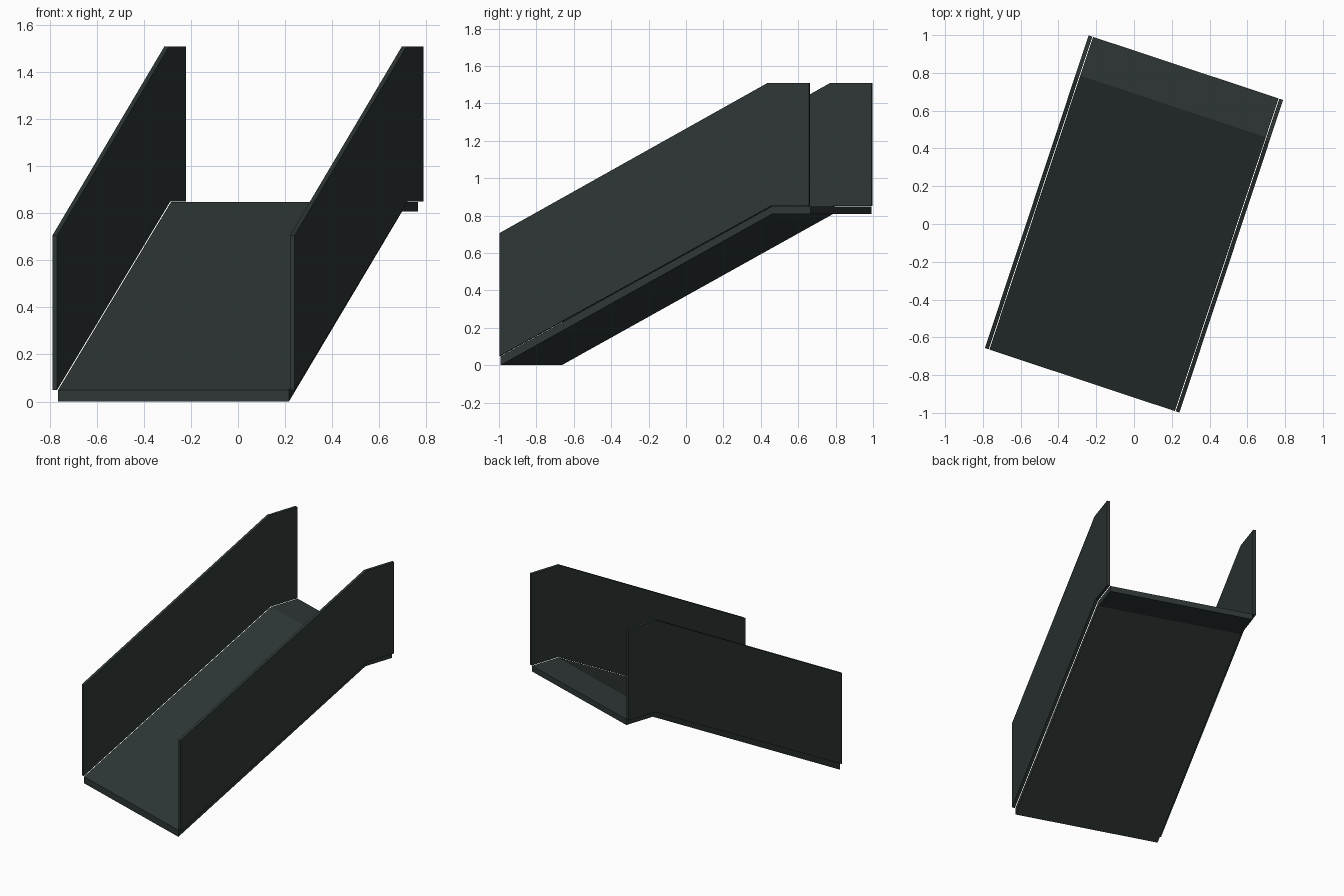
import bpy, bmesh, math
from mathutils import Matrix

if "Cube" in bpy.data.objects:
    bpy.data.objects.remove(bpy.data.objects["Cube"])

# Dark slate metal used for every part
slate = bpy.data.materials.new("dark slate")
slate.diffuse_color = (0.027, 0.037, 0.036, 1)
slate.use_nodes = True
slate.node_tree.nodes["Principled BSDF"].inputs["Base Color"].default_value = slate.diffuse_color

TURN = Matrix.Rotation(math.radians(-18.35), 4, 'Z')
HALF_LENGTH = 0.872
HALF_WIDTH = 0.5425
WALL = 0.021
GAP = 0.004


def extruded_profile(name, profile, x0, x1):
    """Extrude a (length, height) side profile across the width from x0 to x1."""
    bm = bmesh.new()
    face = bm.faces.new([bm.verts.new((x0, y, z)) for y, z in profile])
    ext = bmesh.ops.extrude_face_region(bm, geom=[face])
    moved = [g for g in ext["geom"] if isinstance(g, bmesh.types.BMVert)]
    bmesh.ops.translate(bm, verts=moved, vec=(x1 - x0, 0, 0))
    bmesh.ops.recalc_face_normals(bm, faces=bm.faces)
    bm.transform(TURN)
    mesh = bpy.data.meshes.new(name)
    bm.to_mesh(mesh)
    bm.free()
    mesh.materials.append(slate)
    obj = bpy.data.objects.new(name, mesh)
    bpy.context.collection.objects.link(obj)
    return obj


# Sloped floor with a short level landing at the top
floor = [(-HALF_LENGTH, 0), (0.656, 0.808), (HALF_LENGTH, 0.808),
         (HALF_LENGTH, 0.849), (0.656, 0.849), (-HALF_LENGTH, 0.048)]
floor_half = HALF_WIDTH - WALL - GAP
extruded_profile("ramp_floor", floor, -floor_half, floor_half)

# Side walls following the slope and the landing
wall = [(-HALF_LENGTH, 0.049), (0.656, 0.85), (HALF_LENGTH, 0.85),
        (HALF_LENGTH, 1.51), (0.641, 1.51), (-HALF_LENGTH, 0.706)]
for name, side in (("left_wall", -1), ("right_wall", 1)):
    extruded_profile(name, wall, side * (HALF_WIDTH - WALL), side * HALF_WIDTH)
